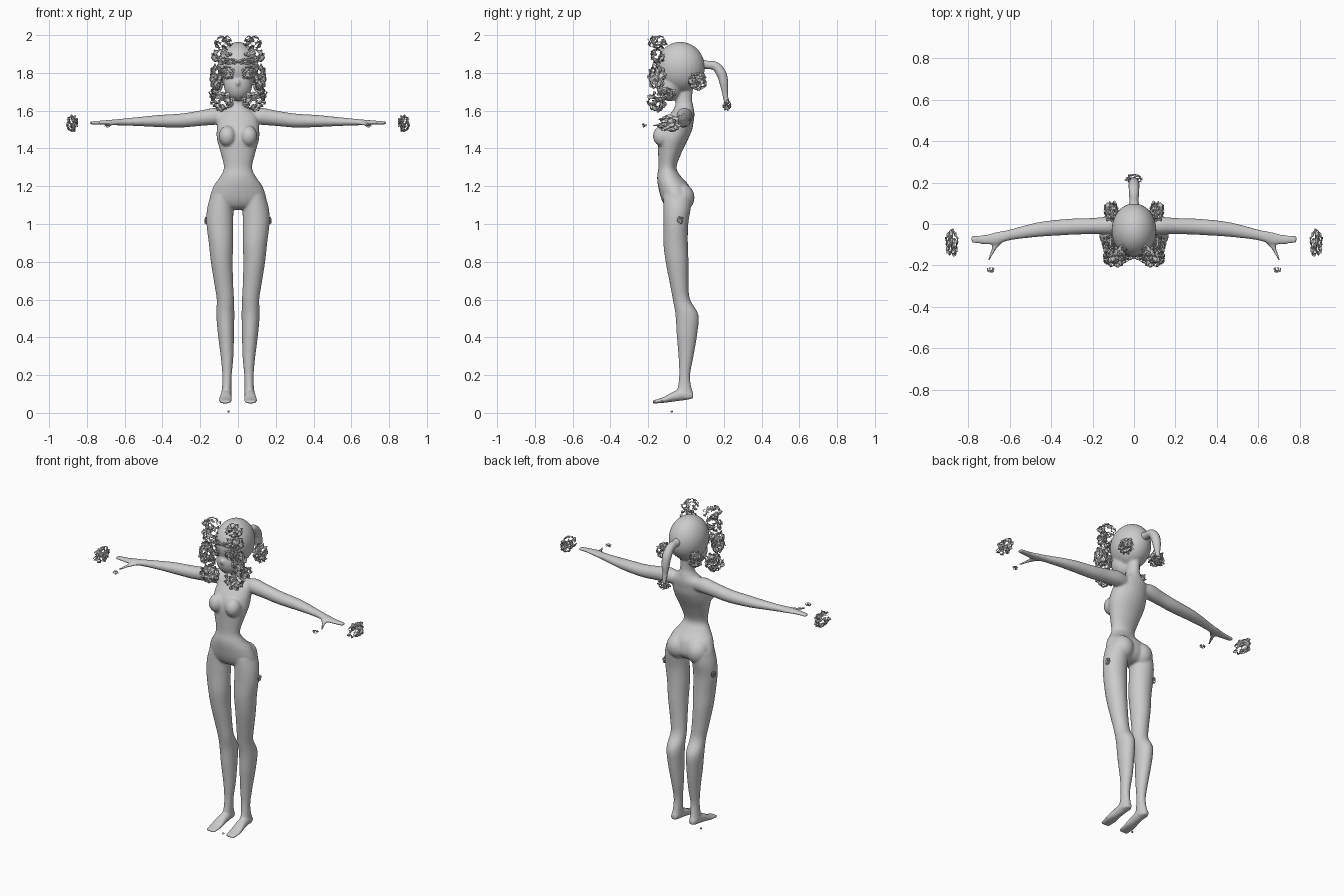
import bpy, bmesh, math
from mathutils import Vector, Matrix, noise


def make_object(name, bm, angle=None):
    bmesh.ops.recalc_face_normals(bm, faces=bm.faces)
    me = bpy.data.meshes.new(name)
    bm.to_mesh(me)
    bm.free()
    ob = bpy.data.objects.new(name, me)
    bpy.context.collection.objects.link(ob)
    return ob


def resample(st, steps=4):
    # Catmull-Rom through the stations
    st = [Vector(s) for s in st]
    out = []
    for i in range(len(st) - 1):
        p0, p1, p2, p3 = st[max(i - 1, 0)], st[i], st[i + 1], st[min(i + 2, len(st) - 1)]
        for k in range(steps):
            t = k / steps
            out.append(0.5 * (2 * p1 + (p2 - p0) * t + (2 * p0 - 5 * p1 + 4 * p2 - p3) * t * t
                              + (3 * p1 - p0 - 3 * p2 + p3) * t ** 3))
    return out + [st[-1]]


def loft(bm, stations, axis, sides=24, sx=1):
    # stations: x, y, z, half size a, half size b
    a, b = {'z': ((1, 0, 0), (0, 1, 0)), 'x': ((0, 1, 0), (0, 0, 1)), 'y': ((1, 0, 0), (0, 0, 1))}[axis]
    a, b = Vector(a), Vector(b)
    rings = []
    for s in resample([Vector(s) for s in stations]):
        ring = []
        for k in range(sides):
            t = 2 * math.pi * k / sides
            p = Vector(s[:3]) + a * s[3] * math.cos(t) + b * s[4] * math.sin(t)
            p.x *= sx
            ring.append(bm.verts.new(p))
        rings.append(ring)
    for r, q in zip(rings, rings[1:]):
        for k in range(sides):
            bm.faces.new((r[k], r[(k + 1) % sides], q[(k + 1) % sides], q[k]))
    bm.faces.new(rings[0])
    bm.faces.new(rings[-1])


def ball(bm, c, r):
    m = Matrix.Translation(c) @ Matrix.Diagonal((*r, 1))
    bmesh.ops.create_uvsphere(bm, u_segments=28, v_segments=18, radius=1, matrix=m)


def zr(x, z, rx, y0, y1):
    # horizontal section from its front and back limits
    return (x, (y0 + y1) / 2, z, rx, (y1 - y0) / 2)


torso = [zr(0, 1.76, .035, -.06, .04), zr(0, 1.66, .036, -.055, .033), zr(0, 1.62, .052, -.06, .04),
         zr(0, 1.58, .10, -.085, .045), zr(0, 1.54, .11, -.115, .04), zr(0, 1.5, .113, -.14, .033),
         zr(0, 1.45, .112, -.15, .012), zr(0, 1.38, .093, -.148, -.022), zr(0, 1.3, .075, -.146, -.05),
         zr(0, 1.25, .095, -.153, -.025), zr(0, 1.2, .13, -.148, .018), zr(0, 1.13, .15, -.13, .032),
         zr(0, 1.09, .12, -.105, .01), zr(0, 1.075, .04, -.07, -.02)]
leg = [zr(.085, 1.15, .06, -.12, .03), zr(.094, 1.08, .07, -.12, .025), zr(.096, 1.0, .071, -.12, .012),
       zr(.09, .9, .065, -.12, .01), zr(.086, .8, .058, -.108, .013), zr(.075, .68, .05, -.085, .013),
       zr(.067, .6, .046, -.07, .022), zr(.067, .52, .048, -.056, .066), zr(.064, .42, .043, -.05, .06),
       zr(.058, .3, .034, -.04, .04), zr(.058, .2, .025, -.036, .022), zr(.06, .13, .025, -.045, .03),
       zr(.062, .1, .028, -.055, .04), zr(.062, .075, .025, -.03, .037)]
foot = [(.062, .038, .09, .018, .013), (.062, 0, .098, .027, .03), (.064, -.06, .088, .03, .028),
        (.067, -.12, .068, .036, .015), (.067, -.178, .057, .03, .008)]
arm = [(.05, -.01, 1.565, .035, .035), (.12, -.008, 1.57, .043, .045), (.2, -.01, 1.56, .039, .041),
       (.3, -.013, 1.548, .039, .037), (.42, -.022, 1.545, .037, .032), (.5, -.033, 1.543, .033, .026),
       (.6, -.053, 1.54, .026, .019), (.66, -.068, 1.538, .03, .015), (.72, -.075, 1.537, .023, .011),
       (.785, -.073, 1.535, .017, .008)]
thumb = [(.645, -.07, 1.537, .03, .011), (.663, -.1, 1.532, .02, .009), (.68, -.13, 1.527, .011, .008),
         (.7, -.175, 1.52, .006, .006)]

# Body with head, arms and legs fused into one smooth skin
bm = bmesh.new()
loft(bm, torso, 'z')
for s in (1, -1):
    loft(bm, leg, 'z', sx=s)
    loft(bm, foot, 'y', sx=s)
    loft(bm, arm, 'x', sx=s)
    loft(bm, thumb, 'y', sides=12, sx=s)
    ball(bm, (s * .056, -.125, 1.465), (.046, .05, .055))
    ball(bm, (s * .068, -.025, 1.14), (.068, .07, .075))
ball(bm, (0, -.03, 1.83), (.108, .13, .134))
ball(bm, (0, -.085, 1.735), (.075, .072, .085))
ball(bm, (0, -.155, 1.745), (.01, .016, .018))
body = make_object("body", bm)
rm = body.modifiers.new("fuse", 'REMESH')
rm.mode = 'VOXEL'
rm.voxel_size = .006
rm.use_smooth_shade = True
sm = body.modifiers.new("soften", 'SMOOTH')
sm.factor = .5
sm.iterations = 8

# Ponytail
cu = bpy.data.curves.new("ponytail", 'CURVE')
cu.dimensions = '3D'
cu.bevel_depth = 1
cu.bevel_resolution = 5
cu.use_fill_caps = True
pts = [(.06, 1.845, .03), (.11, 1.843, .022), (.155, 1.835, .024), (.185, 1.80, .027),
       (.2, 1.75, .024), (.207, 1.69, .015), (.215, 1.64, .012)]
sp = cu.splines.new('BEZIER')
sp.bezier_points.add(len(pts) - 1)
for p, (y, z, r) in zip(sp.bezier_points, pts):
    p.co, p.radius = (0, y, z), r
    p.handle_left_type = p.handle_right_type = 'AUTO'
sp.resolution_u = 6
bpy.context.collection.objects.link(bpy.data.objects.new("ponytail", cu))


def shard(name, c, r, keep=.0, freq=2.2, sides=(1, -1), sub=4):
    # torn shell: dented sphere with ragged holes
    bm = bmesh.new()
    seed = Vector(c) * 37
    for s in sides:
        res = bmesh.ops.create_icosphere(bm, subdivisions=sub, radius=1)
        vs = res['verts']
        gone = [f for f in {f for v in vs for f in v.link_faces}
                if noise.noise(f.calc_center_median() * freq + seed) > keep]
        bmesh.ops.delete(bm, geom=gone, context='FACES')
        for v in [v for v in vs if v.is_valid]:
            d = .8 + .35 * noise.noise(v.co * 3 + seed * 2)
            v.co = Vector([c[i] + r[i] * v.co[i] * d for i in range(3)])
            v.co.x *= s
    make_object(name, bm)


# Torn hair around the head
shard("ear_lock", (.11, .06, 1.755), (.042, .058, .055), .12)
shard("cheek_lock", (.085, -.155, 1.65), (.068, .055, .06), .1)
shard("temple_lock", (.115, -.155, 1.78), (.042, .055, .075), .12)
shard("brow_lock", (.09, -.15, 1.89), (.06, .045, .05), 0)
shard("crown_wisp", (.075, -.15, 1.96), (.055, .06, .045), -.12)
shard("eye_piece", (.055, -.15, 1.8), (.05, .025, .04), .05)
shard("brow_piece", (.04, -.155, 1.86), (.05, .022, .018), .05)
shard("jaw_lock", (.125, -.10, 1.69), (.032, .05, .04), .0)
shard("ponytail_tip", (0, .218, 1.63), (.045, .026, .032), .02, sides=(1,))

# Loose scraps beyond the hands and at the hips
shard("finger_scrap", (.878, -.09, 1.53), (.036, .072, .052), .06)
shard("thumb_scrap", (.69, -.222, 1.522), (.022, .016, .012), -.02, sub=3)
shard("hip_scrap", (.168, -.03, 1.02), (.012, .02, .025), .1, sub=3)
shard("floor_scrap", (-.05, -.075, .007), (.008, .008, .008), .1, sides=(1,), sub=2)
